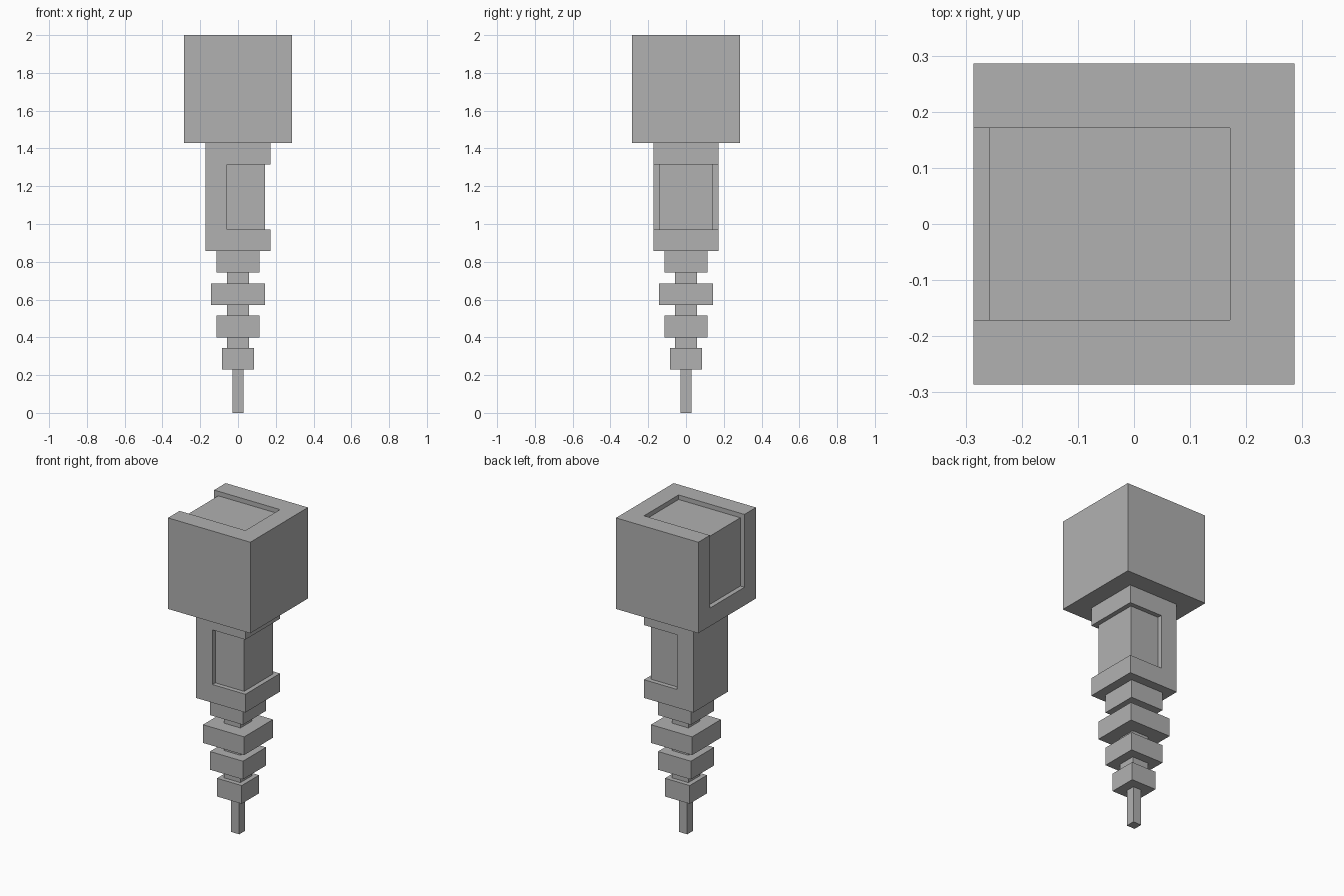
import bpy
from mathutils import Vector

U = 2 / 70  # modelling unit: the whole piece is 70 units tall

if "Cube" in bpy.data.objects:
    bpy.data.objects.remove(bpy.data.objects["Cube"], do_unlink=True)

grey = bpy.data.materials.new("plain grey")
grey.use_nodes = True
colour = (0.44, 0.44, 0.44, 1)
grey.diffuse_color = colour
grey.node_tree.nodes["Principled BSDF"].inputs["Base Color"].default_value = colour


def box(name, low, high):
    """Box between two corners given in units."""
    low, high = Vector(low) * U, Vector(high) * U
    bpy.ops.mesh.primitive_cube_add(size=1, location=(0, 0, 0))
    ob = bpy.context.object
    ob.name = name
    for v in ob.data.vertices:
        v.co = (low + high) / 2 + v.co * (high - low)
    ob.data.materials.append(grey)
    return ob


def block(name, half, bottom, top):
    """Square block centred on the vertical axis."""
    return box(name, (-half, -half, bottom), (half, half, top))


def carve(target, low, high):
    """Cut a box-shaped recess out of the target."""
    cutter = box("recess_cutter", low, high)
    cutter.hide_render = True
    mod = target.modifiers.new("recess", "BOOLEAN")
    mod.operation = "DIFFERENCE"
    mod.solver = "EXACT"
    mod.object = cutter
    bpy.context.view_layer.objects.active = target
    bpy.ops.object.modifier_apply(modifier=mod.name)
    bpy.data.objects.remove(cutter, do_unlink=True)


# Tip, central shaft and the stacked collars
block("tip", 1, 0, 8)
block("shaft", 2, 12, 26)
for name, half, bottom in (("lower_collar", 3, 8), ("middle_collar", 4, 14),
                           ("wide_collar", 5, 20), ("upper_collar", 4, 26)):
    block(name, half, bottom, bottom + 4)

# Grip with a shallow recess wrapping the front, +x side and back
grip = block("grip", 6, 30, 50)
carve(grip, (5, -7, 34), (7, 7, 46))
for side in (-1, 1):
    ys = sorted((side * 5, side * 7))
    carve(grip, (-2, ys[0], 34), (7, ys[1], 46))

# Head with a shallow recess running over the top and down the -x side
head = block("head", 10, 50, 70)
carve(head, (-11, -6, 69), (6, 6, 71))
carve(head, (-11, -6, 54), (-9, 6, 71))
